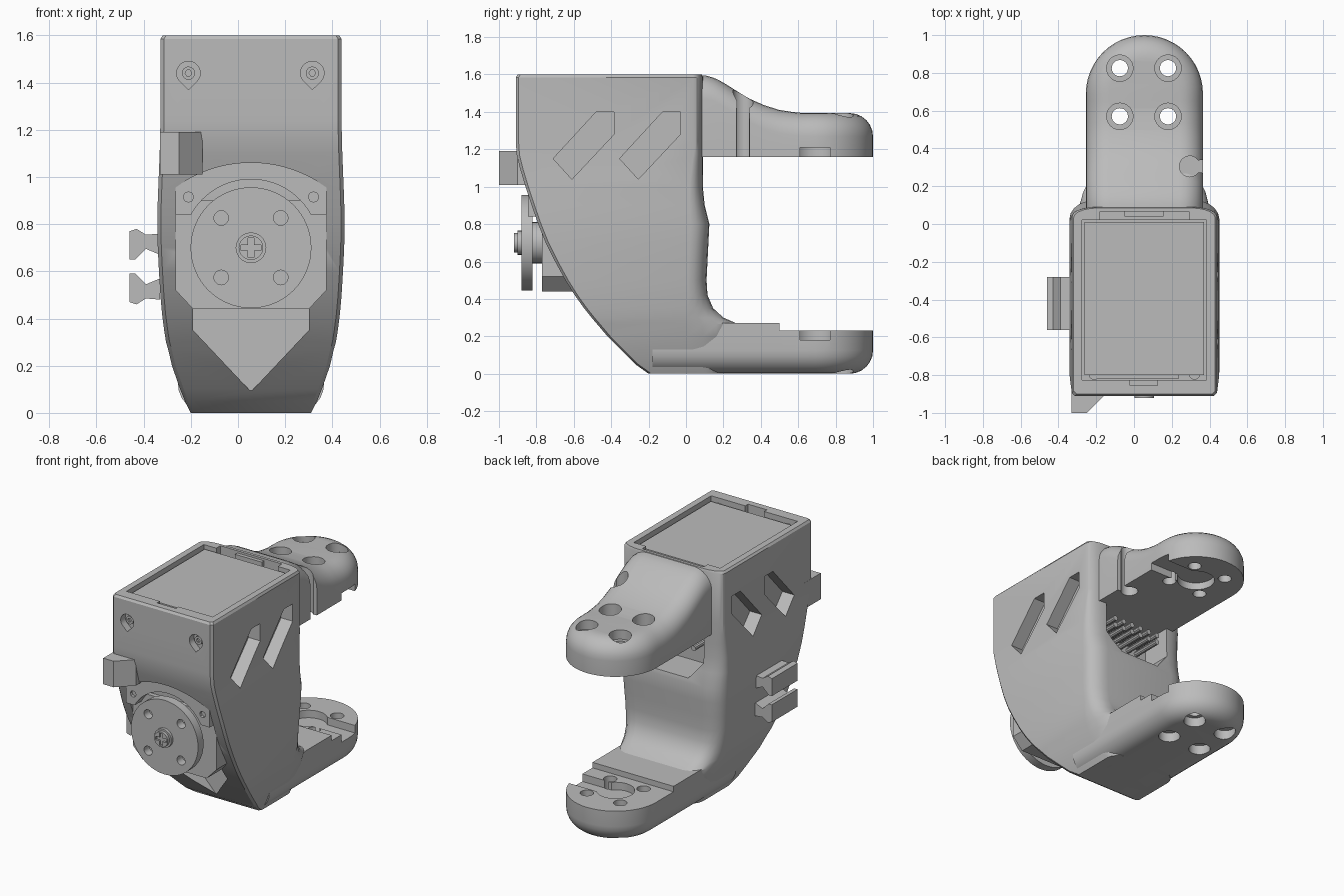
import bpy, bmesh, math

if "Cube" in bpy.data.objects:
    bpy.data.objects.remove(bpy.data.objects["Cube"])

grey = bpy.data.materials.new("plain grey")
grey.use_nodes = True
grey.diffuse_color = (0.5, 0.5, 0.5, 1)
grey.node_tree.nodes["Principled BSDF"].inputs["Base Color"].default_value = (0.5, 0.5, 0.5, 1)

CX = 0.055   # middle of the housing
parts = []


def finish(name, bm):
    bmesh.ops.recalc_face_normals(bm, faces=bm.faces)
    mesh = bpy.data.meshes.new(name)
    bm.to_mesh(mesh)
    bm.free()
    mesh.materials.append(grey)
    ob = bpy.data.objects.new(name, mesh)
    bpy.context.collection.objects.link(ob)
    parts.append(ob)
    return ob


def prism(name, pts, axis, a, b):
    """Extrude a flat outline along an axis from a to b."""
    place = {"x": lambda u, v, t: (t, u, v),
             "y": lambda u, v, t: (u, t, v),
             "z": lambda u, v, t: (u, v, t)}[axis]
    bm = bmesh.new()
    lo = [bm.verts.new(place(u, v, a)) for u, v in pts]
    hi = [bm.verts.new(place(u, v, b)) for u, v in pts]
    bm.faces.new(lo)
    bm.faces.new(hi)
    for i in range(len(pts)):
        j = (i + 1) % len(pts)
        bm.faces.new((lo[i], lo[j], hi[j], hi[i]))
    return finish(name, bm)


def rect(u0, v0, u1, v1):
    return [(u0, v0), (u1, v0), (u1, v1), (u0, v1)]


def arc(cu, cv, r, a0, a1, n):
    return [(cu + r * math.cos(math.radians(a0 + (a1 - a0) * i / n)),
             cv + r * math.sin(math.radians(a0 + (a1 - a0) * i / n))) for i in range(n + 1)]


def circle(cu, cv, r, n=32):
    return arc(cu, cv, r, 0, 360, n)[:-1]


def cut(target, pts, axis, a, b):
    cutter = prism("cutter", pts, axis, a, b)
    mod = target.modifiers.new("cut", "BOOLEAN")
    mod.operation, mod.solver, mod.object = "DIFFERENCE", "EXACT", cutter
    bpy.context.view_layer.update()
    with bpy.context.temp_override(object=target, active_object=target):
        bpy.ops.object.modifier_apply(modifier=mod.name)
    parts.remove(cutter)
    bpy.data.objects.remove(cutter)


def interp(table, y):
    for (y0, h0), (y1, h1) in zip(table, table[1:]):
        if y <= y1:
            return h0 + (h1 - h0) * (y - y0) / (y1 - y0)
    return table[-1][1]


def arm(name, flat, table, rim, start, sign):
    """Round-ended arm: flat on one side, soft rim on the other."""
    radius, cy, steps, n = 0.31, 0.69, 6, 16
    bm = bmesh.new()

    def ring(d, height):
        r = radius - d
        ys = [start + (cy - start) * i / n for i in range(n)]
        pts = [(CX + r, y) for y in ys] + arc(CX, cy, r, 0, 180, 24) + \
              [(CX - r, y) for y in reversed(ys)]
        return [bm.verts.new((x, y, height(y))) for x, y in pts]

    rings = [ring(0, lambda y: flat)]
    for k in range(steps + 1):
        a = math.pi / 2 * k / steps
        rings.append(ring(rim * (1 - math.cos(a)),
                          lambda y: interp(table, y) - sign * rim * (1 - math.sin(a))))
    m = len(rings[0])
    for r0, r1 in zip(rings, rings[1:]):
        for i in range(m - 1):
            bm.faces.new((r0[i], r0[i + 1], r1[i + 1], r1[i]))
    for r in (rings[0], rings[-1]):
        for i in range(m // 2):
            corners = [r[i], r[i + 1], r[m - 2 - i], r[m - 1 - i]]
            bm.faces.new(list(dict.fromkeys(corners)))
    bm.faces.new([r[0] for r in rings] + [r[-1] for r in reversed(rings)])
    return finish(name, bm)


# Housing lofted upwards: height, half width, front, back, depth of back corner
levels = [(0, .255, -.2, .2, .1), (.05, .28, -.27, .22, .15), (.1, .3, -.32, .24, .2),
          (.2, .335, -.42, .27, .26), (.265, .35, -.475, .28, .28), (.3, .36, -.505, .2, .2),
          (.35, .368, -.545, .145, .14), (.42, .377, -.595, .115, .1), (.5, .384, -.645, .11, .1),
          (.6, .39, -.70, .115, .1), (.7, .395, -.75, .12, .1), (.8, .397, -.79, .125, .1),
          (.9, .395, -.825, .1, .08), (1.0, .391, -.858, .09, .07), (1.1, .387, -.888, .09, .06),
          (1.17, .385, -.905, .09, .05), (1.24, .384, -.91, .09, .05),
          (1.585, .384, -.91, .09, .05), (1.6, .374, -.9, .085, .05)]
bm = bmesh.new()
rings = []
for z, w, front, back, depth in levels:
    half = [(w - .015, front), (w, front + .015)]
    half += [(w - .13 + .13 * u, back - depth + depth * v) for u, v in arc(0, 0, 1, 0, 90, 5)]
    outline = half + [(-x, y) for x, y in reversed(half)]
    rings.append([bm.verts.new((CX + x, y, z)) for x, y in outline])
for r0, r1 in zip(rings, rings[1:]):
    for i in range(len(r0)):
        j = (i + 1) % len(r0)
        bm.faces.new((r0[i], r0[j], r1[j], r1[i]))
bm.faces.new(rings[0])
bm.faces.new(rings[-1])
housing = finish("housing", bm)

# Housing: top bay, clip notches, side slots, screw wells, rear opening
cut(housing, rect(-.275, -.825, .385, .02), "z", 1.45, 1.7)
cut(housing, rect(-.18, -.1, .29, .065), "z", 1.52, 1.7)
cut(housing, rect(-.02, -.855, .125, -.7), "z", 1.54, 1.7)
slot = [(-.71, 1.15), (-.61, 1.04), (-.385, 1.28), (-.385, 1.4), (-.48, 1.4)]
for shift in (0, .355):
    outline = [(y + shift, z) for y, z in slot]
    cut(housing, outline, "x", .35, .6)
    cut(housing, outline, "x", -.6, -.24)
for x in (-.21, .315):
    cut(housing, arc(x, 1.44, .05, -45, 225, 20) + [(x, 1.37)], "y", -1, -.86)
    well = prism("well_screw", circle(x, 1.44, .028, 16), "y", -.885, -.84)
    cut(well, circle(x, 1.44, .014, 6), "y", -1, -.87)
cut(housing, [(-.2, 1.16), (.31, 1.16), (.31, .95), (.2, .83), (-.1, .83), (-.2, .95)],
    "y", -.12, .4)

# Housing: front motor seat and pointed relief below it
lower = [(.375, .52), (.3, .44), (-.19, .44), (-.265, .52)]
crown = arc(CX, .52, .54, 126.3, 53.7, 20)
cut(housing, crown + lower, "y", -1.1, -.74)
cut(housing, [(-.19, .46), (.3, .46), (.3, .35), (CX, .09), (-.19, .35)], "y", -1, -.315)

# Upper motor in the top bay, with corner screws and a latch
prism("upper_motor", rect(-.262, -.8, .37, .01), "z", 1.4, 1.575)
prism("motor_front_lip", rect(-.2, -.82, .235, -.79), "z", 1.4, 1.56)
for x in (-.21, .32):
    prism("corner_screw", circle(x, -.795, .03, 12), "z", 1.4, 1.565)
prism("latch", rect(-.05, .04, .155, .1), "z", 1.5, 1.585)

# Front motor: case, arched cover, hub, disc and screw
prism("front_motor_case", [(-.265, .9)] + [(.375, .9)] + lower, "y", -.77, -.3)
cover = prism("arched_cover", crown + [(.375, .84), (.309, .84)] +
              arc(CX, .70, .29, 29, 151, 24) + [(-.199, .84), (-.265, .84)], "y", -.845, -.7)
for x in (-.21, .32):
    cut(cover, circle(x, .915, .022, 8), "y", -1, -.825)
prism("drive_hub", circle(CX, .70, .11), "y", -.83, -.7)
disc = prism("drive_disc", circle(CX, .70, .256, 64), "y", -.88, -.82)
for dx in (-.126, .126):
    for dz in (-.126, .126):
        cut(disc, circle(CX + dx, .70 + dz, .031, 20), "y", -1, -.7)
screw = prism("disc_screw", circle(CX, .70, .065, 20), "y", -.9, -.87)
head = prism("screw_head", circle(CX, .70, .052, 20), "y", -.92, -.89)
for w, h in ((.012, .042), (.042, .012)):
    cut(head, rect(CX - w, .70 - h, CX + w, .70 + h), "y", -1, -.905)

# Wedge stop on the front corner
prism("front_stop", [(-.33, -.8), (-.33, -1), (-.25, -1), (-.15, -.9), (-.15, -.8)], "z", 1.01, 1.19)

# Cable clips on the side
clip = [(-.46, .15), (-.46, .03), (-.435, .03), (-.39, .075), (-.33, .05),
        (-.33, .14), (-.39, .135), (-.43, .16)]
for sign in (1, -1):
    prism("cable_clip", [(x, .62 + sign * z) for x, z in clip], "y", -.56, -.28)

# Connector pins in the rear opening
for i in range(6):
    for z in (1.03, 1.08):
        prism("connector_pin", circle(-.12 + i * .07, z, .018, 10), "y", -.15, .09)

# Arms
top_table = [(0, 1.598), (.1, 1.596), (.15, 1.582), (.2, 1.557), (.27, 1.512), (.34, 1.47),
             (.42, 1.435), (.5, 1.41), (.6, 1.395), (1, 1.393)]
upper_arm = arm("upper_arm", 1.16, top_table, .125, .07, 1)
lower_arm = arm("lower_arm", .27, [(-1, 0), (1, 0)], .125, -.18, -1)
cut(lower_arm, rect(-1, .5, 1, 1.2), "z", .232, .5)

# Bolt holes with countersinks and horn recesses on the inner faces
for limb, sink, recess in ((upper_arm, (1.33, 1.8), (1.0, 1.21)),
                           (lower_arm, (-.2, .065), (.18, .5))):
    for x in (-.075, .18):
        for y in (.57, .825):
            cut(limb, circle(x, y, .043, 24), "z", -.5, 2)
            cut(limb, circle(x, y, .07, 24), "z", *sink)
    cut(limb, arc(CX, .69, .12, 42, 318, 28) + [(.5, .61), (.5, .77)], "z", *recess)

# Cable keyhole in the upper arm
cut(upper_arm, arc(.295, .305, .055, 35, 325, 20) + [(.34, .273), (.5, .26), (.5, .35), (.34, .337)],
    "z", 1, 2)

# Soft shading with crisp edges
bpy.ops.object.select_all(action="DESELECT")
for ob in parts:
    ob.select_set(True)
bpy.context.view_layer.objects.active = housing
bpy.ops.object.shade_smooth_by_angle(angle=math.radians(30))
